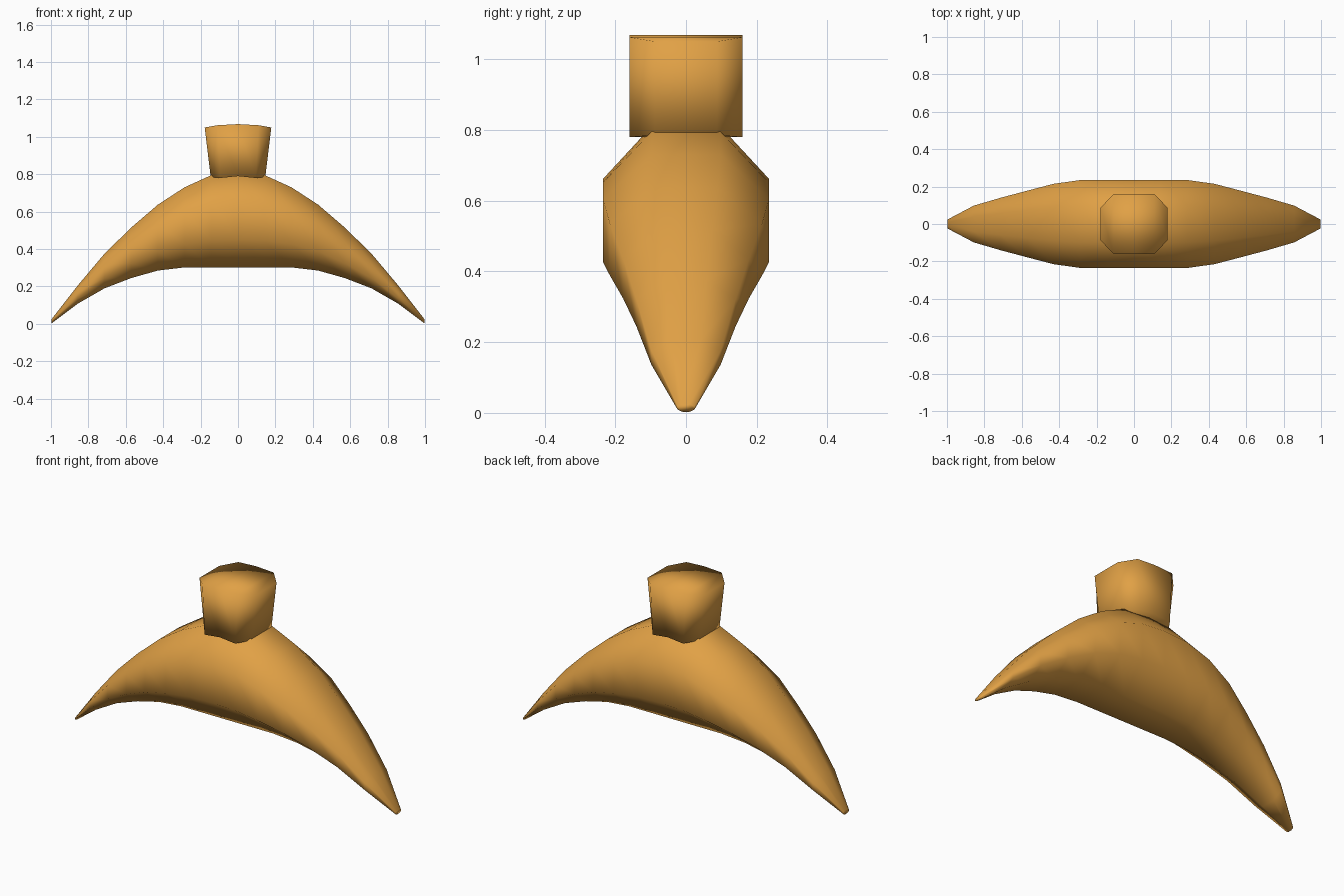
import bpy, bmesh, math

if "Cube" in bpy.data.objects:
    bpy.data.objects.remove(bpy.data.objects["Cube"])

mat = bpy.data.materials.new("golden orange")
mat.diffuse_color = (0.75, 0.355, 0.06, 1)
mat.use_nodes = True
mat.node_tree.nodes["Principled BSDF"].inputs["Base Color"].default_value = mat.diffuse_color


def loft(name, rings):
    """Skin a list of equal-length closed rings and cap both ends."""
    bm = bmesh.new()
    loops = [[bm.verts.new(p) for p in ring] for ring in rings]
    n = len(loops[0])
    for a, b in zip(loops, loops[1:]):
        for i in range(n):
            j = (i + 1) % n
            bm.faces.new((a[i], a[j], b[j], b[i]))
    bm.faces.new(loops[0])
    bm.faces.new(loops[-1])
    bmesh.ops.recalc_face_normals(bm, faces=bm.faces[:])
    for f in bm.faces:
        f.smooth = True
    me = bpy.data.meshes.new(name)
    bm.to_mesh(me)
    bm.free()
    me.materials.append(mat)
    ob = bpy.data.objects.new(name, me)
    bpy.context.collection.objects.link(ob)
    return ob


# Crescent body: octagonal sections along x (x, bottom, top, half width)
half = [(0, .302, .81, .235), (.143, .302, .795, .235), (.286, .302, .73, .235),
        (.429, .285, .637, .215), (.571, .245, .515, .178), (.714, .19, .375, .14),
        (.857, .108, .205, .098), (.997, .003, .025, .024)]
stations = [(-x, b, t, w) for x, b, t, w in reversed(half[1:])] + half
k = math.cos(math.pi / 8)
rings = []
for x, b, t, w in stations:
    ring = []
    for i in range(8):
        a = math.pi / 8 + i * math.pi / 4
        ring.append((x, w * math.cos(a) / k, (b + t) / 2 + (t - b) / 2 * math.sin(a) / k))
    rings.append(ring)
loft("crescent_body", rings)

# Neck: slightly flared chamfered block with an arched top, lofted along x
# (bottom x, top x, bottom z, top z, half depth)
side = [(0, 0, .79, 1.068, .16), (.095, .11, .78, 1.062, .16), (.146, .178, .785, 1.05, .088)]
cols = [(-a, -b, c, d, e) for a, b, c, d, e in reversed(side[1:])] + side
loft("neck_stub", [[(xb, -y, zb), (xb, y, zb), (xt, y, zt), (xt, -y, zt)]
                   for xb, xt, zb, zt, y in cols])
